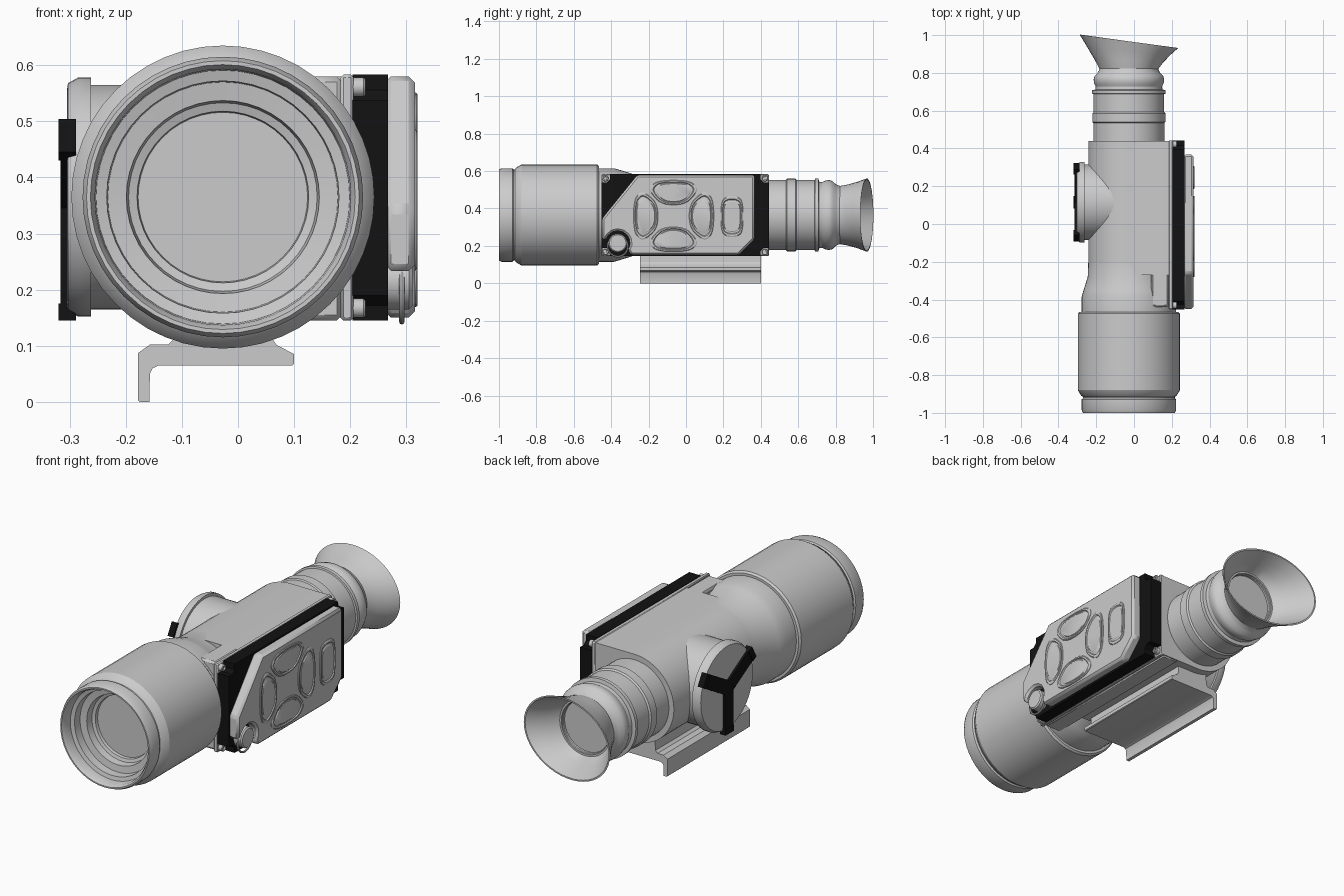
import bpy, bmesh, math
from mathutils import Vector

if "Cube" in bpy.data.objects:
    bpy.data.objects.remove(bpy.data.objects["Cube"])

CX, CZ, SEG = -0.027, 0.365, 48      # optical axis
black = bpy.data.materials.new("black_rubber")
black.diffuse_color = (0.006, 0.006, 0.006, 1)
black.use_nodes = True
black.node_tree.nodes["Principled BSDF"].inputs["Base Color"].default_value = black.diffuse_color


def loft(name, rings, mat=None, bevel=0, angle=30):
    """Closed skin through equal-length rings of points, capped at both ends."""
    bm = bmesh.new()
    rows = [[bm.verts.new(p) for p in r] for r in rings]
    n = len(rows[0])
    for a, b in zip(rows, rows[1:]):
        for i in range(n):
            j = (i + 1) % n
            bm.faces.new((a[i], a[j], b[j], b[i]))
    bm.faces.new(rows[0])
    bm.faces.new(rows[-1])
    bmesh.ops.recalc_face_normals(bm, faces=bm.faces)
    me = bpy.data.meshes.new(name)
    bm.to_mesh(me)
    bm.free()
    ob = bpy.data.objects.new(name, me)
    bpy.context.collection.objects.link(ob)
    bpy.ops.object.select_all(action='DESELECT')
    ob.select_set(True)
    bpy.context.view_layer.objects.active = ob
    bpy.ops.object.shade_smooth_by_angle(angle=math.radians(angle))
    if mat:
        me.materials.append(mat)
    if bevel:
        m = ob.modifiers.new("edge", 'BEVEL')
        m.width, m.segments, m.limit_method = bevel, 1, 'ANGLE'
        m.angle_limit = math.radians(35)
    return ob


def angles(n=SEG):
    return [2 * math.pi * i / n for i in range(n)]


def lathe_y(name, prof):
    """Profile of (radius, y[, z radius, tilt]) around the optical axis."""
    rings = []
    for p in prof:
        a, y, b, t = (*p, p[0], 0) if len(p) == 2 else p
        rings.append([(CX + a * math.cos(w), y - t * math.cos(w), CZ + b * math.sin(w))
                      for w in angles()])
    return loft(name, rings)


def lathe_x(name, prof, y, z, n=SEG):
    return loft(name, [[(x, y + r * math.cos(w), z + r * math.sin(w)) for w in angles(n)]
                       for r, x in prof])


def prism_x(name, pts, lo, hi, **kw):
    return loft(name, [[(x, *p) for p in pts] for x in (lo, hi)], **kw)


def prism_y(name, pts, lo, hi, **kw):
    return loft(name, [[(p[0], y, p[1]) for p in pts] for y in (lo, hi)], **kw)


def rounded(pts, times=2):
    """Corner cutting to round a polygon."""
    for _ in range(times):
        out = []
        for p, q in zip(pts, pts[1:] + pts[:1]):
            p, q = Vector(p), Vector(q)
            out += [p.lerp(q, .25), p.lerp(q, .75)]
        pts = out
    return pts


# Objective barrel with stepped bore and lens
lathe_y("objective_barrel", [
    (.24, -.465), (.262, -.465), (.27, -.475), (.27, -.88), (.252, -.91), (.243, -.915),
    (.243, -.922), (.25, -.928), (.25, -.985), (.243, -1), (.236, -1), (.228, -.985),
    (.226, -.945), (.207, -.94), (.205, -.90), (.172, -.895), (.168, -.86), (.153, -.855),
    (.151, -.84)])
lathe_y("body_taper", [(.25, -.48), (.25, -.385), (.24, -.35), (.218, -.28), (.215, -.2)])

# Main housing: half-round on the left, square on the right
arc = [(CX + .215 * math.cos(w), CZ + .215 * math.sin(w))
       for w in [math.pi * (.5 + i / 24) for i in range(25)]]
prism_y("main_housing", arc + [(.187, .15), (.187, .58)], -.27, .44)
prism_x("side_frame", [(-.44, .145), (.44, .145), (.44, .58), (-.44, .58)], .09, .186, bevel=.01)
prism_x("side_flange", [(-.452, .145), (.443, .145), (.443, .583), (-.452, .583)], .183, .206,
        bevel=.005)

# Black side plate with notched corners, and screws
cy, cz, hy, hz, n = -.0045, .364, .4475, .219, .045
quad = [(hy - n, -hz), (hy - n, -hz + n * .6), (hy - n * .6, -hz + n), (hy, -hz + n)]
plate = []
for sy, sz in ((1, -1), (1, 1), (-1, 1), (-1, -1)):
    q = [(cy + sy * a, cz - sz * b if sz < 0 else cz - b) for a, b in quad] if sz < 0 else \
        [(cy + sy * a, cz - b) for a, b in quad]
    q = [(cy + sy * a, cz + (b if sz < 0 else -b)) for a, b in quad]
    plate += q if sy * sz < 0 else q[::-1]
prism_x("black_side_plate", plate, .204, .267, mat=black)
for y in (cy - hy + .021, cy + hy - .021):
    for z in (cz - hz + .022, cz + hz - .022):
        lathe_x("screw", [(.017, .2), (.017, .224), (.014, .227), (.009, .227), (.008, .22)],
                y, z, 20)

# Grey control panel with a scooped lower front corner
scoop = [(-.365 + .066 * math.cos(w), .215 + .066 * math.sin(w))
         for w in [math.radians(165 - 25 * i) for i in range(9)]]
panel = [(-.26, .58), (-.45, .345), (-.45, .235)] + scoop + \
        [(-.29, .15), (.28, .15), (.367, .237), (.367, .58)]
prism_x("control_panel", panel, .262, .315, bevel=.011)


def button(name, pts, y, z):
    steps = [(1, .31), (1, .317), (.96, .32), (.87, .32), (.83, .3155), (.76, .3155), (.72, .318)]
    loft(name, [[(x, y + s * p[0], z + s * p[1]) for p in rounded(pts)] for s, x in steps])


pad = [(-.08, .066), (.08, .066), (.13, .03), (.118, -.01), (.06, -.066),
       (-.06, -.066), (-.118, -.01), (-.13, .03)]
for k, (dist, label) in enumerate(((.125, "up"), (.148, "left"), (.125, "down"), (.15, "right"))):
    w = k * math.pi / 2
    c, s = math.cos(w), math.sin(w)
    button("button_" + label, [(u * c - v * s, u * s + v * c) for u, v in pad],
           -.067 - dist * s, .36 + dist * c)
button("button_power", [(.03, .108), (.06, .08), (.06, -.08), (.03, -.108),
                        (-.03, -.108), (-.06, -.08), (-.06, .08), (-.03, .108)], .246, .357)

# Latch knob with wire bail
lathe_x("latch_knob", [(.05, .262), (.05, .305), (.044, .311)], -.365, .215, 32)
bpy.ops.mesh.primitive_torus_add(major_radius=.054, minor_radius=.005, major_segments=32,
                                 minor_segments=8, location=(.292, -.365, .197),
                                 rotation=(0, math.pi / 2, 0))
bpy.context.object.name = "latch_bail"
bpy.ops.object.shade_smooth_by_angle()

# Left battery turret with black three-armed grip
TY = .115
lathe_x("battery_turret", [(.2, -.05), (.2, -.262), (.213, -.262), (.213, -.285),
                           (.203, -.303), (.19, -.305)], TY, CZ)


def spoke(a, r, side):
    c, s = math.cos(a), math.sin(a)
    return (TY + r * c - side * s, CZ + r * s + side * c)


outline, H = [], .034
for deg in (-90, 30, 150):
    a = math.radians(deg)
    outline += [spoke(a, .218, -H), spoke(a, .218, H), spoke(a, H / math.tan(math.pi / 3), H)]
    clip = [spoke(a, r, h) for r, h in ((.19, -H), (.22, -H), (.22, H), (.19, H))]
    prism_x("grip_clip", clip, -.32, -.289, mat=black)
prism_x("turret_grip", outline, -.316, -.302, mat=black)

# Eyepiece tube, bellows and lens recess
lathe_y("eyepiece_tube", [
    (.188, .43), (.188, .535), (.194, .54), (.194, .585), (.187, .592), (.187, .688),
    (.195, .69), (.195, .708), (.178, .712), (.176, .728), (.184, .745), (.187, .765),
    (.182, .783), (.168, .797), (.16, .81), (.155, .825), (.13, .825), (.128, .78), (.115, .778),
    (.113, .73), (.1, .728)])
# Flared oval eyecup, cut at a slant
lathe_y("eyecup", [
    (.15, .805, .15, 0), (.155, .82, .155, 0), (.183, .865, .163, .008), (.22, .915, .177, .02),
    (.258, .964, .195, .035), (.26, .967, .196, .035), (.252, .967, .189, .035),
    (.215, .92, .171, .02), (.178, .872, .156, .008), (.14, .826, .14, 0),
    (.126, .815, .126, 0), (.125, .765, .125, 0), (.108, .762, .108, 0), (.106, .745, .106, 0)])

# Rail mount with hooked side
prism_y("rail_mount", [
    (-.11, .21), (-.113, .113), (-.125, .102), (-.157, .102), (-.178, .087), (-.178, .003),
    (-.175, 0), (-.158, 0), (-.157, .05), (-.152, .06), (-.141, .065), (.097, .065), (.1, .068),
    (.1, .085), (.068, .102), (.061, .113), (.057, .21)], -.245, .4)
